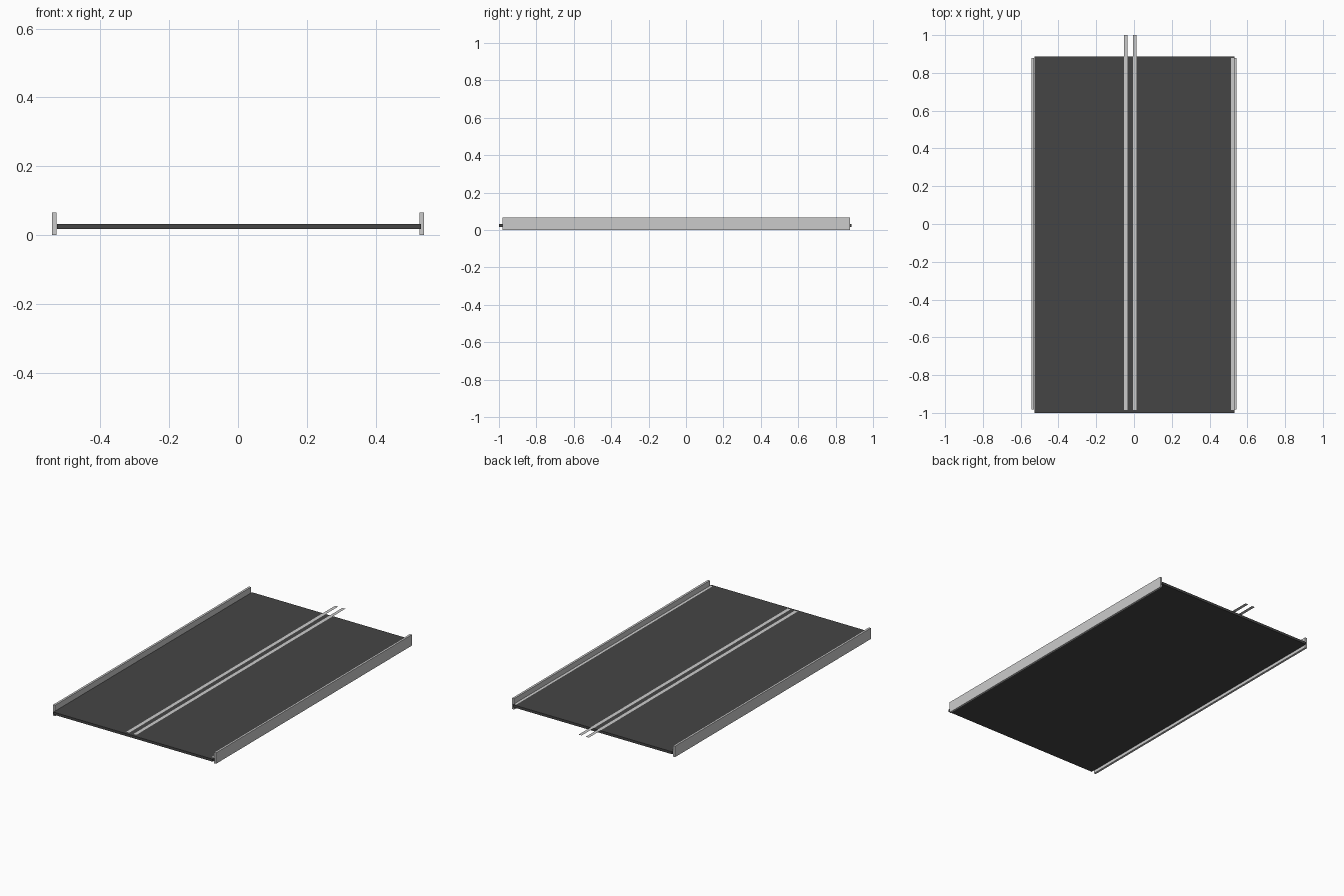
import bpy
import bmesh

if "Cube" in bpy.data.objects:
    bpy.data.objects.remove(bpy.data.objects["Cube"])


def make_object(name, bm, material=None):
    mesh = bpy.data.meshes.new(name)
    bm.to_mesh(mesh)
    bm.free()
    obj = bpy.data.objects.new(name, mesh)
    bpy.context.collection.objects.link(obj)
    if material:
        mesh.materials.append(material)
    return obj


def box(name, low, high, material=None):
    bm = bmesh.new()
    bmesh.ops.create_cube(bm, size=1)
    for v in bm.verts:
        v.co = [l + (c + 0.5) * (h - l) for c, l, h in zip(v.co, low, high)]
    return make_object(name, bm, material)


def flat_strip(name, x0, x1, y0, y1, z):
    bm = bmesh.new()
    corners = [(x0, y0), (x1, y0), (x1, y1), (x0, y1)]
    bm.faces.new([bm.verts.new((x, y, z)) for x, y in corners])
    return make_object(name, bm)


asphalt = bpy.data.materials.new("asphalt")
asphalt.diffuse_color = (0.06, 0.06, 0.06, 1)
asphalt.use_nodes = True
asphalt.node_tree.nodes["Principled BSDF"].inputs["Base Color"].default_value = asphalt.diffuse_color

# Road slab
box("road_slab", (-0.527, -1.0, 0.017), (0.532, 0.886, 0.032), asphalt)

# Upright barriers along both sides
for side, x in (("left", -0.535), ("right", 0.535)):
    box(side + "_barrier", (x - 0.0065, -0.982, 0), (x + 0.0065, 0.878, 0.066))

# Paper-thin lane markings: the centre pair runs past the back edge
flat_strip("centre_line_left", -0.054, -0.034, -0.984, 1.0, 0.034)
flat_strip("centre_line_right", -0.006, 0.014, -0.984, 1.0, 0.034)
flat_strip("edge_line_right", 0.513, 0.533, -0.984, 0.878, 0.034)
